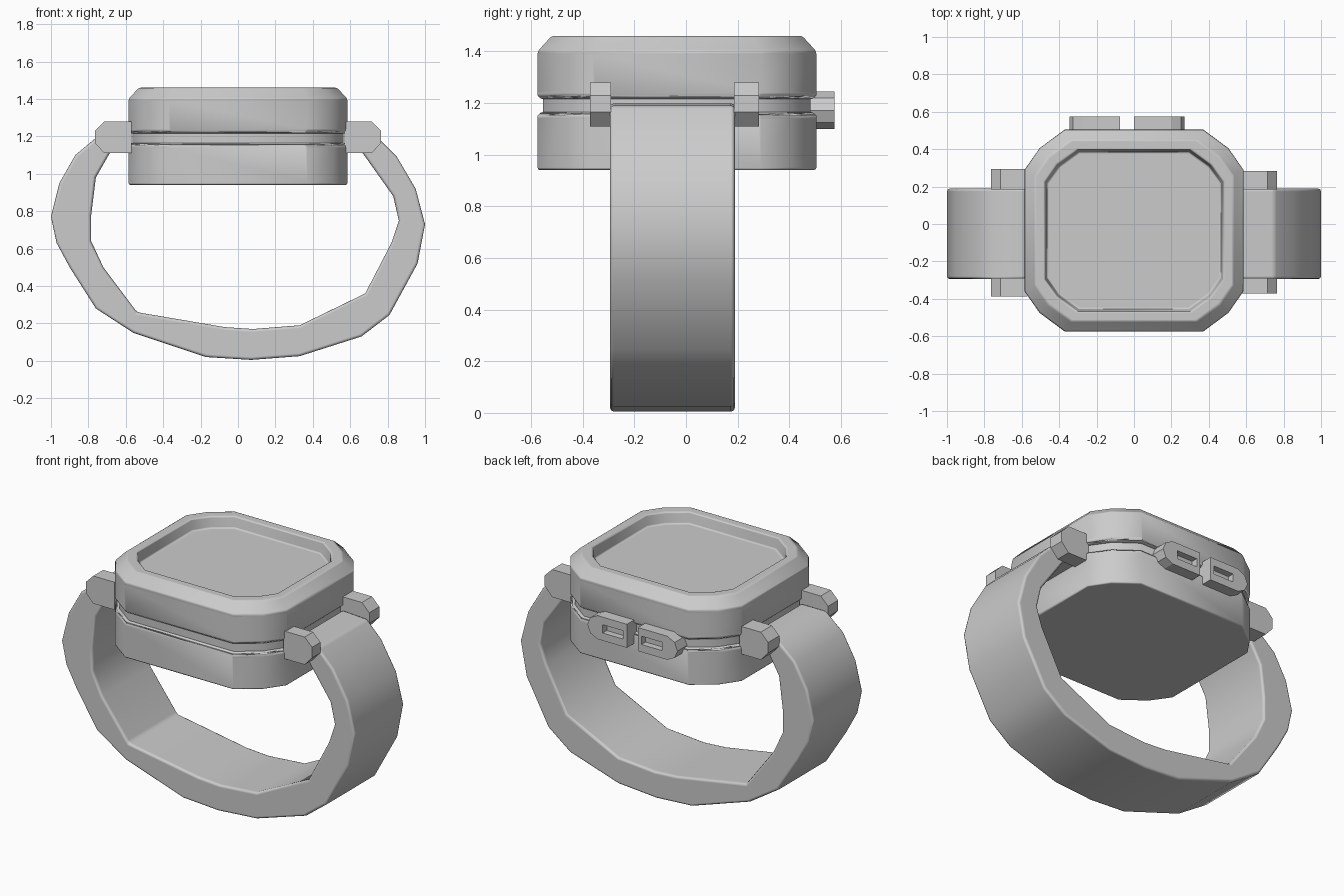
import bpy, bmesh, math
from mathutils import Vector

if "Cube" in bpy.data.objects:
    bpy.data.objects.remove(bpy.data.objects["Cube"])

grey = bpy.data.materials.new("light grey")
grey.use_nodes = True
grey.diffuse_color = (0.6, 0.6, 0.6, 1)
grey.node_tree.nodes["Principled BSDF"].inputs["Base Color"].default_value = (0.6, 0.6, 0.6, 1)


def finish(name, bm, bevel=0.0, smooth=None, segments=2):
    bmesh.ops.recalc_face_normals(bm, faces=bm.faces)
    mesh = bpy.data.meshes.new(name)
    bm.to_mesh(mesh)
    bm.free()
    mesh.materials.append(grey)
    obj = bpy.data.objects.new(name, mesh)
    bpy.context.collection.objects.link(obj)
    bpy.ops.object.select_all(action='DESELECT')
    obj.select_set(True)
    bpy.context.view_layer.objects.active = obj
    if smooth:
        bpy.ops.object.shade_smooth_by_angle(angle=math.radians(smooth))
    if bevel:
        mod = obj.modifiers.new("soft edges", 'BEVEL')
        mod.width = bevel
        mod.segments = segments
        mod.angle_limit = math.radians(40)
        mod.harden_normals = bool(smooth)
    return obj


def extrude_xz(name, points, y0, y1, **kw):
    """Solid from an outline in the xz plane, running from y0 to y1."""
    bm = bmesh.new()
    face = bm.faces.new([bm.verts.new((x, y0, z)) for x, z in points])
    res = bmesh.ops.extrude_face_region(bm, geom=[face])
    verts = [g for g in res["geom"] if isinstance(g, bmesh.types.BMVert)]
    bmesh.ops.translate(bm, verts=verts, vec=(0, y1 - y0, 0))
    return finish(name, bm, **kw)


# Case: stacked rings of one cut-corner outline, inset at each height
HX, HY, CY = 0.585, 0.54, -0.035
corner = [(HX, 0.325), (0.505, 0.44), (0.37, HY)]
outline = (corner + [(-x, y) for x, y in reversed(corner)]
           + [(-x, -y) for x, y in corner] + [(x, -y) for x, y in reversed(corner)])


def case_part(name, profile):
    bm = bmesh.new()
    rings = []
    for inset, z in profile:
        sx, sy = 1 - inset / HX, 1 - inset / HY
        rings.append([bm.verts.new((x * sx, y * sy + CY, z)) for x, y in outline])
    n = len(outline)
    for a, b in zip(rings, rings[1:]):
        for i in range(n):
            j = (i + 1) % n
            bm.faces.new((a[i], a[j], b[j], b[i]))
    bm.faces.new(rings[0])
    bm.faces.new(rings[-1])
    return finish(name, bm, bevel=0.012, smooth=40)


case_part("lower_case", [(0, 0.94), (0, 1.15), (0.012, 1.165), (0.03, 1.165)])
case_part("case_groove", [(0.022, 1.1), (0.022, 1.28)])
case_part("upper_case", [(0.03, 1.215), (0.012, 1.215), (0, 1.23), (0, 1.40), (0.055, 1.46),
                         (0.108, 1.46), (0.12, 1.39)])

# Strap: faceted band open under the case
outer = [(-0.58, 1.2), (-0.75, 1.2), (-0.87, 1.1), (-0.955, 0.95), (-1, 0.77), (-0.97, 0.63),
         (-0.9, 0.5), (-0.76, 0.28), (-0.56, 0.15), (-0.17, 0.02), (0.07, 0.005), (0.33, 0.025),
         (0.66, 0.13), (0.81, 0.245), (0.96, 0.52), (1, 0.73), (0.95, 0.92), (0.85, 1.09),
         (0.75, 1.19), (0.58, 1.2)]
inner = [(0.58, 1.12), (0.66, 1.12), (0.83, 0.88), (0.86, 0.75), (0.82, 0.63), (0.68, 0.36),
         (0.33, 0.19), (0.08, 0.17), (-0.07, 0.18), (-0.54, 0.26), (-0.72, 0.5), (-0.785, 0.64),
         (-0.785, 0.78), (-0.76, 0.98), (-0.68, 1.12), (-0.58, 1.12)]
extrude_xz("strap", outer + inner, -0.295, 0.19, bevel=0.016, smooth=40)

# Lugs: chamfered blocks on both edges of each strap end
lug = [(0.57, 1.11), (0.715, 1.11), (0.765, 1.165), (0.765, 1.23), (0.715, 1.28), (0.57, 1.28)]
for side, sx, front, back in (("left", 1, -0.372, 0.283), ("right", -1, -0.388, 0.293)):
    points = [(x * sx, z) for x, z in lug]
    extrude_xz(side + "_front_lug", points, front, -0.29)
    extrude_xz(side + "_back_lug", points, 0.185, back)

# Buttons: rounded on the outer end, with a slot near the inner end
for side, sx, start in (("left", 1, 0.0), ("right", -1, 0.075)):
    shape = [(0, 1.1), (0.2, 1.1), (0.25, 1.125), (0.27, 1.172), (0.25, 1.22), (0.2, 1.245),
             (0, 1.245)]
    slot = [(0.025, 1.147), (0.165, 1.147), (0.165, 1.198), (0.025, 1.198)]
    place = lambda pts: [((x + start) * sx, z) for x, z in pts]
    button = extrude_xz(side + "_button", place(shape), 0.47, 0.575)
    cutter = extrude_xz(side + "_slot_cutter", place(slot), 0.535, 0.65)
    mod = button.modifiers.new("slot", 'BOOLEAN')
    mod.object = cutter
    mod.solver = 'EXACT'
    cutter.hide_render = True
    cutter.hide_set(True)
